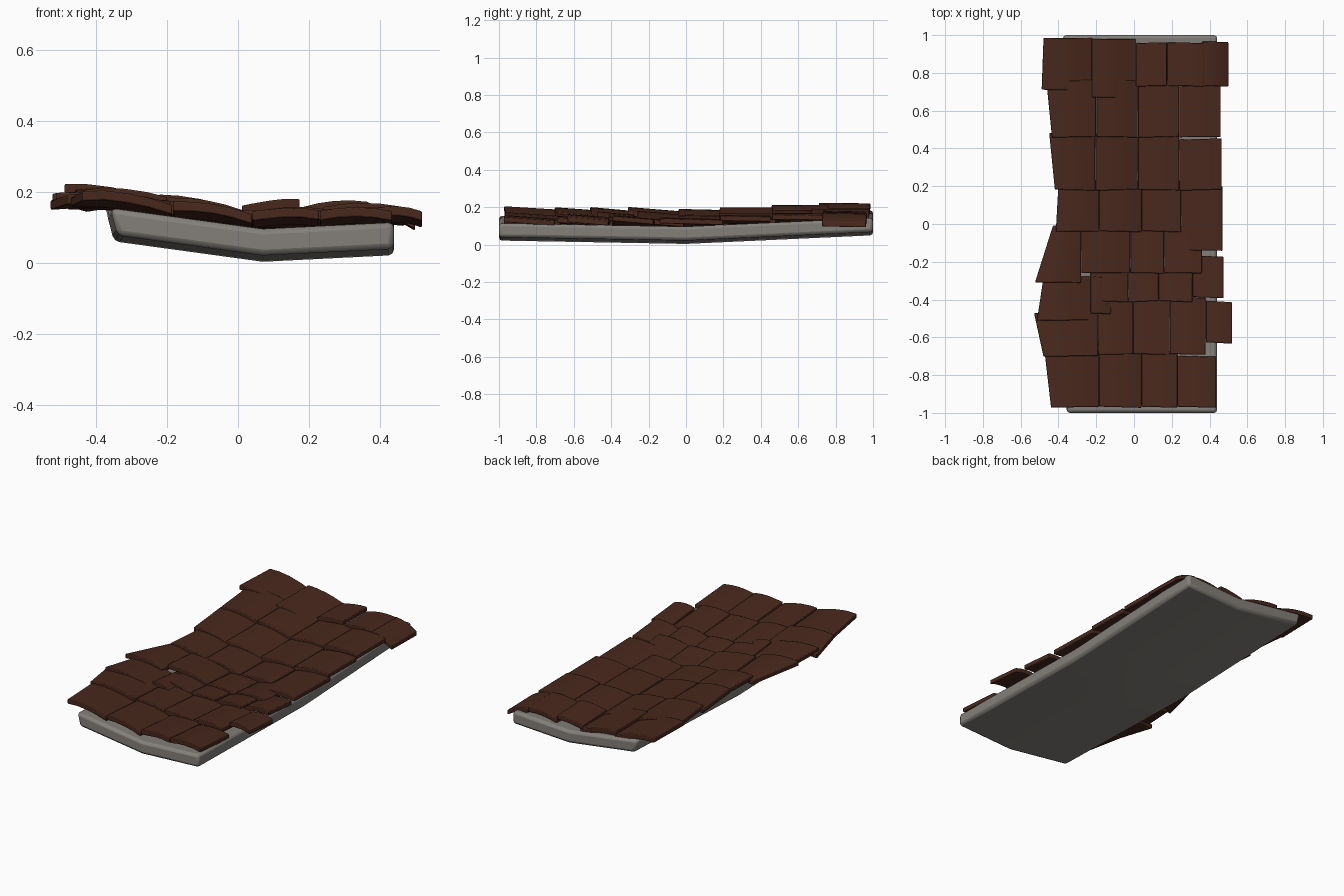
import bpy, bmesh, random
from mathutils import Vector

if "Cube" in bpy.data.objects:
    bpy.data.objects.remove(bpy.data.objects["Cube"])

random.seed(4)


def material(name, rgb):
    m = bpy.data.materials.new(name)
    m.diffuse_color = (*rgb, 1)
    m.use_nodes = True
    m.node_tree.nodes["Principled BSDF"].inputs["Base Color"].default_value = m.diffuse_color
    return m


BROWN = material("brown tile", (0.066, 0.021, 0.012))
GREY = material("grey slab", (0.23, 0.215, 0.195))
THICK = 0.075


def under(x, y):
    """Height of the sagging slab's underside."""
    zx = (0.07 - x) * 0.137 if x < 0.07 else (x - 0.07) * 0.05
    if x < -0.38:
        zx = 0.45 * 0.137 + (-0.38 - x) * 0.06
    return zx + (-0.018 * y if y < 0 else 0.046 * y) + 0.004


def make_object(name, bm, mat, bevel):
    bmesh.ops.recalc_face_normals(bm, faces=bm.faces)
    me = bpy.data.meshes.new(name)
    bm.to_mesh(me)
    bm.free()
    me.materials.append(mat)
    ob = bpy.data.objects.new(name, me)
    bpy.context.collection.objects.link(ob)
    b = ob.modifiers.new("Bevel", 'BEVEL')
    b.width, b.segments, b.limit_method = bevel, 2, 'ANGLE'
    b.angle_limit = 0.8
    bpy.ops.object.select_all(action='DESELECT')
    ob.select_set(True)
    bpy.context.view_layer.objects.active = ob
    bpy.ops.object.shade_smooth_by_angle(angle=0.6)
    return ob


def add_sheet(bm, nu, nv, top, bottom):
    """Closed plate between two height fields given as point functions of u, v."""
    layers = [[[bm.verts.new(f(i / nu, j / nv)) for j in range(nv + 1)]
               for i in range(nu + 1)] for f in (top, bottom)]
    t, b = layers
    for g in layers:
        for i in range(nu):
            for j in range(nv):
                bm.faces.new((g[i][j], g[i + 1][j], g[i + 1][j + 1], g[i][j + 1]))
    for i in range(nu):
        for j in (0, nv):
            bm.faces.new((t[i][j], t[i + 1][j], b[i + 1][j], b[i][j]))
    for j in range(nv):
        for i in (0, nu):
            bm.faces.new((t[i][j], t[i][j + 1], b[i][j + 1], b[i][j]))


# Sagging slab under the tiles
def slab_point(u, v, h):
    y = -1.0 + 2.0 * v
    left = -0.37 - 0.01 * y + (0.02 if h == 0 else 0)
    x = left + (0.07 - left) * u * 2 if u < 0.5 else 0.07 + 0.37 * (u - 0.5) * 2
    return Vector((x, y, under(x, y) + h))


bm = bmesh.new()
add_sheet(bm, 4, 8, lambda u, v: slab_point(u, v, THICK), lambda u, v: slab_point(u, v, 0))
make_object("roof_slab", bm, GREY, 0.016)

# Tile rows: front y, back y, left edge at the back, x edges, extra drop of right edge
ROWS = [
    (0.71, 0.985, -0.48, (-0.49, -0.22), 0.012),
    (0.67, 0.98, -0.225, (-0.225, 0.01), 0.005),
    (0.73, 0.96, 0.01, (0.01, 0.175), -0.014),
    (0.73, 0.96, 0.175, (0.175, 0.37), -0.006),
    (0.73, 0.965, 0.36, (0.36, 0.50), 0.045),
    (0.46, 0.73, -0.465, (-0.435, -0.20, 0.02, 0.24, 0.46), 0),
    (0.18, 0.45, -0.45, (-0.42, -0.205, 0.02, 0.24, 0.465), 0),
    (-0.04, 0.20, -0.40, (-0.415, -0.185, 0.04, 0.25), 0),
    (-0.14, 0.20, 0.25, (0.25, 0.47), 0),
    (-0.31, -0.04, -0.43, (-0.525, -0.28), 0),
    (-0.26, -0.04, -0.28, (-0.28, -0.02, 0.16, 0.36), 0),
    (-0.39, -0.17, 0.31, (0.31, 0.475), 0),
    (-0.51, -0.31, -0.48, (-0.515, -0.22), 0),
    (-0.475, -0.31, -0.23, (-0.23, -0.12), 0),
    (-0.41, -0.26, -0.23, (-0.23, -0.03, 0.13, 0.31), 0),
    (-0.70, -0.50, -0.53, (-0.48, -0.19), 0),
    (-0.69, -0.42, -0.20, (-0.19, -0.005, 0.19, 0.38), 0),
    (-0.63, -0.41, 0.38, (0.38, 0.52), 0.01),
    (-0.97, -0.70, -0.475, (-0.44, -0.185), 0),
    (-0.97, -0.70, -0.185, (-0.185, 0.04, 0.23, 0.435), 0),
]


def add_tile(bm, y0, y1, x0, x1, shift, drop):
    """One crowned tile, raised at its front end and tucked under the next row."""
    back = y1 + (0 if y1 > 0.9 or x1 > 0.42 else 0.03)
    lift, roll = random.uniform(-0.003, 0.006), random.uniform(-0.006, 0.006)
    turn = random.uniform(-0.008, 0.008)

    def point(u, v, h):
        y = y0 + (back - y0) * v + turn * (u - 0.5)
        x = x0 + 0.001 + (x1 - x0 - 0.002) * u + shift * v * (1 - u)
        crown = 0.011 * (1 - (2 * u - 1) ** 2)
        z = under(x, y) + THICK + 0.015 * (1 - v) - 0.002 + lift + roll * (2 * u - 1)
        return Vector((x, y, z + crown - drop * u + h))

    add_sheet(bm, 4, 1, lambda u, v: point(u, v, 0.027), lambda u, v: point(u, v, 0))


bm = bmesh.new()
for y0, y1, left_back, xs, drop in ROWS:
    for k, (a, b) in enumerate(zip(xs, xs[1:])):
        add_tile(bm, y0, y1, a, b, left_back - a if k == 0 else 0, drop)
make_object("roof_tiles", bm, BROWN, 0.004)
